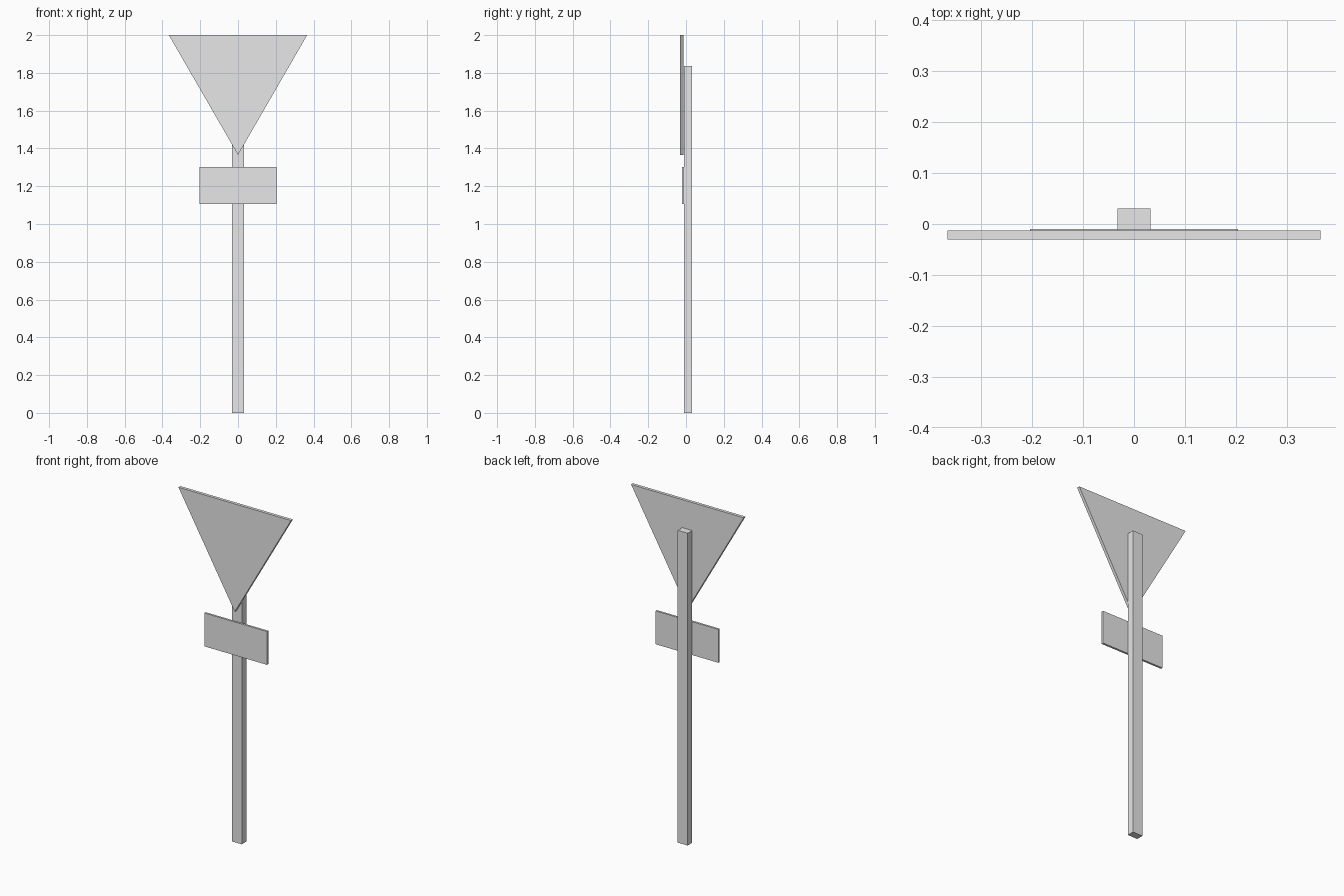
import bpy
import bmesh

if "Cube" in bpy.data.objects:
    bpy.data.objects.remove(bpy.data.objects["Cube"])

# One plain grey for the whole sign
grey = bpy.data.materials.new("plain_grey")
grey.diffuse_color = (0.8, 0.8, 0.8, 1.0)
grey.use_nodes = True
grey.node_tree.nodes["Principled BSDF"].inputs["Base Color"].default_value = grey.diffuse_color


def plate(name, outline, y_front, y_back):
    """Extrude an x/z outline from y_front to y_back."""
    bm = bmesh.new()
    face = bm.faces.new([bm.verts.new((x, y_front, z)) for x, z in outline])
    result = bmesh.ops.extrude_face_region(bm, geom=[face], use_keep_orig=True)
    verts = [v for v in result["geom"] if isinstance(v, bmesh.types.BMVert)]
    bmesh.ops.translate(bm, verts=verts, vec=(0, y_back - y_front, 0))
    bmesh.ops.recalc_face_normals(bm, faces=bm.faces)
    mesh = bpy.data.meshes.new(name)
    bm.to_mesh(mesh)
    bm.free()
    mesh.materials.append(grey)
    obj = bpy.data.objects.new(name, mesh)
    bpy.context.collection.objects.link(obj)
    return obj


def rectangle(half_width, bottom, top):
    return [(-half_width, bottom), (half_width, bottom),
            (half_width, top), (-half_width, top)]


# Square-cut post
plate("post", rectangle(0.0325, 0.0, 1.836), -0.0115, 0.0305)

# Downward-pointing triangular panel
plate("triangle_panel", [(0, 1.366), (0.366, 2.0), (-0.366, 2.0)], -0.0305, -0.0125)

# Small rectangular panel below it
plate("lower_panel", rectangle(0.204, 1.105, 1.301), -0.022, -0.0098)
